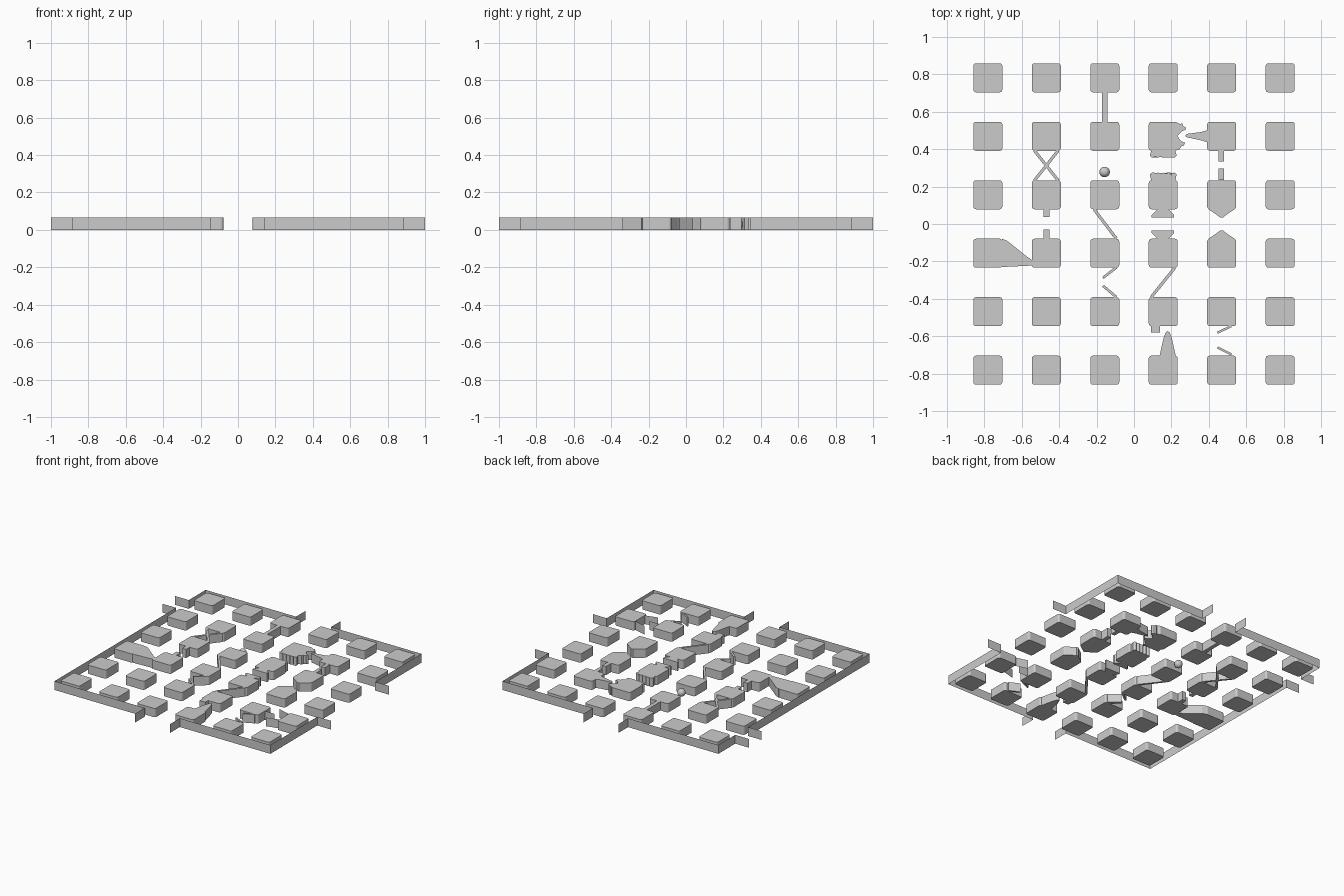
import bpy, bmesh, math

if "Cube" in bpy.data.objects:
    bpy.data.objects.remove(bpy.data.objects["Cube"])

H = 0.065          # common height
P = 0.3125         # block pitch
S = 0.0775         # half block size
COLS = [(i - 2.5) * P for i in range(6)]   # left to right
ROWS = [-c for c in COLS]                  # back to front


def finish(name, bm):
    me = bpy.data.meshes.new(name)
    bm.to_mesh(me)
    bm.free()
    ob = bpy.data.objects.new(name, me)
    bpy.context.collection.objects.link(ob)
    return ob


def prism(name, pts):
    """Closed outline extruded from the floor to the common height."""
    bm = bmesh.new()
    f = bm.faces.new([bm.verts.new((x, y, 0)) for x, y in pts])
    top = bmesh.ops.extrude_face_region(bm, geom=[f])["geom"]
    bmesh.ops.translate(bm, vec=(0, 0, H),
                        verts=[v for v in top if isinstance(v, bmesh.types.BMVert)])
    bmesh.ops.recalc_face_normals(bm, faces=bm.faces[:])
    return finish(name, bm)


def sheet(name, pts):
    """Thin upright wall following a path."""
    bm = bmesh.new()
    cols = [(bm.verts.new((x, y, 0)), bm.verts.new((x, y, H))) for x, y in pts]
    for (a, b), (c, d) in zip(cols, cols[1:]):
        bm.faces.new((a, c, d, b))
    return finish(name, bm)


def box(name, x0, x1, y0, y1):
    return prism(name, [(x0, y0), (x1, y0), (x1, y1), (x0, y1)])


def bar(name, a, b, t=0.016):
    """Slanted bar of thickness t between two points."""
    dx, dy = b[0] - a[0], b[1] - a[1]
    n = math.hypot(dx, dy)
    ox, oy = -dy / n * t / 2, dx / n * t / 2
    return prism(name, [(a[0] + ox, a[1] + oy), (b[0] + ox, b[1] + oy),
                        (b[0] - ox, b[1] - oy), (a[0] - ox, a[1] - oy)])


def arc(cx, cy, r, a0, a1, n):
    return [(cx + r * math.cos(math.radians(a0 + (a1 - a0) * i / n)),
             cy + r * math.sin(math.radians(a0 + (a1 - a0) * i / n))) for i in range(n + 1)]


# grid of rounded blocks
r = 0.014
outline = []
for sx, sy, a in ((1, 1, 0), (-1, 1, 90), (-1, -1, 180), (1, -1, 270)):
    outline += arc(sx * (S - r), sy * (S - r), r, a, a + 90, 3)
for j, y in enumerate(ROWS):
    for i, x in enumerate(COLS):
        prism(f"block_{j}_{i}", [(x + u, y + v) for u, v in outline])

# outer boundary walls with four openings
W = 0.888
sheet("wall_back_left", [(-0.145, 1), (-0.145, W), (-W, W), (-W, 0.69), (-1, 0.69)])
sheet("wall_front_left", [(-1, 0.54), (-W, 0.54), (-W, -W), (-0.145, -W), (-0.145, -1)])
sheet("wall_front_right", [(0.143, -1), (0.143, -W), (W, -W), (W, -0.337), (1, -0.337)])
sheet("wall_back_right", [(1, 0.343), (W, 0.343), (W, W), (0.143, W), (0.143, 1)])

# straight connector and short stubs
box("connector", -0.171, -0.142, 0.546, 0.704)
box("stub_right_upper", 0.451, 0.481, 0.334, 0.391)
box("stub_right_lower", 0.451, 0.481, 0.234, 0.297)
box("stub_left_upper", -0.484, -0.452, 0.037, 0.079)
box("stub_left_lower", -0.484, -0.452, -0.079, -0.030)
box("stub_front", 0.09, 0.138, -0.58, -0.546)

# crossed and diagonal bars
for s in (-1, 1):
    bar("cross_bar", (COLS[1] - s * 0.064, 0.393), (COLS[1] + s * 0.064, 0.232))
bar("diagonal_left", (-0.214, 0.079), (-0.094, -0.079))
bar("diagonal_right", (0.218, -0.234), (0.092, -0.391))
bar("flap_upper", (-0.094, -0.232), (-0.166, -0.288), 0.014)
bar("flap_lower", (-0.166, -0.33), (-0.094, -0.391), 0.014)
bar("small_flap_upper", (0.521, -0.546), (0.446, -0.581), 0.012)
bar("small_flap_lower", (0.446, -0.66), (0.521, -0.697), 0.012)

# thin prongs
sheet("prong_middle", [(0.546, -0.464), (0.624, -0.464)])
sheet("prong_upper", [(0.704, -0.41), (0.61, -0.383)])
sheet("prong_lower", [(0.704, -0.521), (0.61, -0.545)])

# scalloped edges facing each other
for name, edge, mid, s in (("scallop_upper", 0.392, 0.37, -1), ("scallop_lower", 0.232, 0.26, 1)):
    pts = [(COLS[3] - 0.064, edge)]
    for k in range(5):
        pts += arc(COLS[3] + (k - 2) * 0.0285, mid, 0.0145, s * 170, s * 10, 6)
    prism(name, pts + [(COLS[3] + 0.064, edge)])

# jagged mouth and blunt spike pointing into it
x0, yc = COLS[3] + S - 0.002, 0.469
prism("mouth", [(x0, yc + 0.074), (0.246, 0.534), (0.258, 0.538), (0.264, 0.522), (0.278, 0.516),
                (0.274, 0.503), (0.256, 0.496), (0.244, 0.482), (x0, 0.472),
                (0.244, 0.452), (0.258, 0.44), (0.274, 0.434), (0.266, 0.42),
                (0.25, 0.414), (0.244, 0.399), (x0, yc - 0.074)])
prism("spike_side", [(0.393, 0.502), (0.36, 0.492), (0.285, 0.482), (0.275, 0.475), (0.275, 0.468),
                     (0.285, 0.463), (0.36, 0.447), (0.393, 0.436)])

# tapered spike at the front
prism("spike_front", [(0.137, -0.704), (0.158, -0.61), (0.169, -0.58), (0.18, -0.572),
                      (0.191, -0.58), (0.202, -0.61), (0.223, -0.704)])

# pointed caps and flared anvils, mirrored in y
for s, o, tag in ((1, 0.003, "upper"), (-1, 0.003, "lower")):
    def Y(v):
        return s * v
    prism(f"pointed_cap_{tag}", [(0.397, Y(0.08)), (0.446, Y(0.046)), (0.46, Y(0.035)),
                                 (0.476, Y(0.035)), (0.49, Y(0.046)), (0.539, Y(0.08))])
    prism(f"anvil_{tag}", [(0.125, Y(0.079)), (0.094, Y(0.047)), (0.094, Y(0.036)),
                           (0.214, Y(0.036)), (0.214, Y(0.05)), (0.185, Y(0.079))])

# ramp shape between two left blocks
prism("ramp", [(-0.705, -0.08), (-0.678, -0.09), (-0.57, -0.176), (-0.542, -0.196),
               (-0.542, -0.222), (-0.705, -0.23)])

# ball resting on the floor
bm = bmesh.new()
bmesh.ops.create_uvsphere(bm, u_segments=24, v_segments=16, radius=0.028)
bmesh.ops.translate(bm, verts=bm.verts[:], vec=(-0.157, 0.278, 0.028))
for f in bm.faces:
    f.smooth = True
finish("ball", bm)
